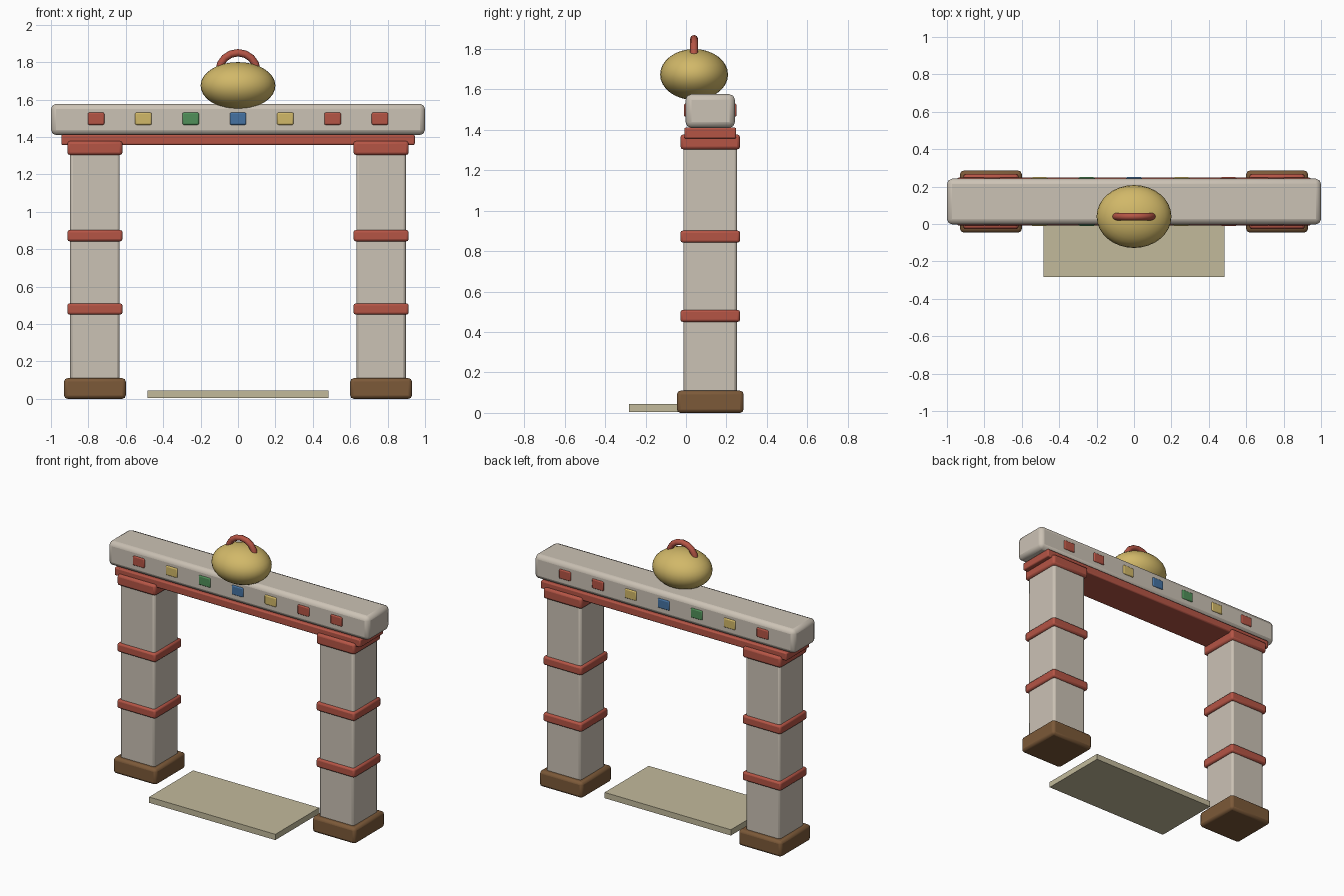
import bpy
from math import radians, sin, cos, pi

if "Cube" in bpy.data.objects:
    bpy.data.objects.remove(bpy.data.objects["Cube"])

CY = 0.12  # depth centre of the gate


def material(name, rgb):
    m = bpy.data.materials.new(name)
    m.diffuse_color = (*rgb, 1)
    m.use_nodes = True
    m.node_tree.nodes["Principled BSDF"].inputs["Base Color"].default_value = m.diffuse_color
    return m


STONE = material("stone", (0.60, 0.54, 0.46))
RED = material("red", (0.46, 0.09, 0.06))
BROWN = material("brown", (0.20, 0.10, 0.04))
GOLD = material("gold", (0.64, 0.48, 0.14))
GREEN = material("green", (0.08, 0.28, 0.10))
BLUE = material("blue", (0.06, 0.17, 0.36))
TAN = material("tan", (0.54, 0.49, 0.33))


def box(name, x, y, z, mat, bevel=0.0, segments=2):
    """Box from (min, max) pairs, with optional rounded edges."""
    c = [(a + b) / 2 for a, b in (x, y, z)]
    bpy.ops.mesh.primitive_cube_add(size=1, location=c)
    ob = bpy.context.object
    ob.name = name
    ob.scale = [b - a for a, b in (x, y, z)]
    bpy.ops.object.transform_apply(location=False, rotation=False, scale=True)
    ob.data.materials.append(mat)
    if bevel:
        mod = ob.modifiers.new("bevel", 'BEVEL')
        mod.width, mod.segments = bevel, segments
        bpy.ops.object.shade_smooth_by_angle(angle=radians(30))
    return ob


def square(name, x, width, z0, z1, mat, bevel):
    h = width / 2
    return box(name, (x - h, x + h), (CY - h, CY + h), (z0, z1), mat, bevel)


# Two pillars with foot, bands and capital
for side, x in (("left", -0.765), ("right", 0.765)):
    square(f"{side}_pillar", x, 0.265, 0.002, 1.36, STONE, 0.015)
    square(f"{side}_foot", x, 0.33, 0.0, 0.11, BROWN, 0.018)
    square(f"{side}_lower_band", x, 0.295, 0.45, 0.51, RED, 0.012)
    square(f"{side}_upper_band", x, 0.295, 0.842, 0.902, RED, 0.012)
    square(f"{side}_capital", x, 0.295, 1.303, 1.378, RED, 0.015)

# Crossbeam and the red lintel below it
box("lintel", (-0.945, 0.945), (CY - 0.128, CY + 0.128), (1.357, 1.412), RED, 0.008)
box("crossbeam", (-1, 1), (CY - 0.122, CY + 0.122), (1.41, 1.577), STONE, 0.028)

# Coloured tiles showing on both faces of the beam
for i, mat in enumerate((RED, GOLD, GREEN, BLUE, GOLD, RED, RED)):
    x = (i - 3) * 0.253
    box(f"tile_{i + 1}", (x - 0.044, x + 0.044), (CY - 0.13, CY + 0.13),
        (1.465, 1.53), mat, 0.007)

# Threshold slab
box("threshold", (-0.485, 0.485), (-0.283, 0.2), (0.005, 0.045), TAN)

# Golden pot on top
bpy.ops.mesh.primitive_uv_sphere_add(segments=32, ring_count=16, radius=1,
                                     location=(0, 0.04, 1.674))
pot = bpy.context.object
pot.name = "pot"
pot.scale = (0.2, 0.168, 0.126)
bpy.ops.object.transform_apply(location=False, rotation=False, scale=True)
pot.data.materials.append(GOLD)
bpy.ops.object.shade_smooth()

# Arched handle
curve = bpy.data.curves.new("handle", 'CURVE')
curve.dimensions = '3D'
curve.bevel_depth = 0.02
curve.bevel_resolution = 2
curve.use_fill_caps = True
spline = curve.splines.new('POLY')
N = 8
spline.points.add(N)
for i, p in enumerate(spline.points):
    a = pi * i / N
    p.co = (-0.1 * cos(a), 0.04, 1.755 + 0.095 * sin(a), 1)
handle = bpy.data.objects.new("handle", curve)
bpy.context.collection.objects.link(handle)
curve.materials.append(RED)
